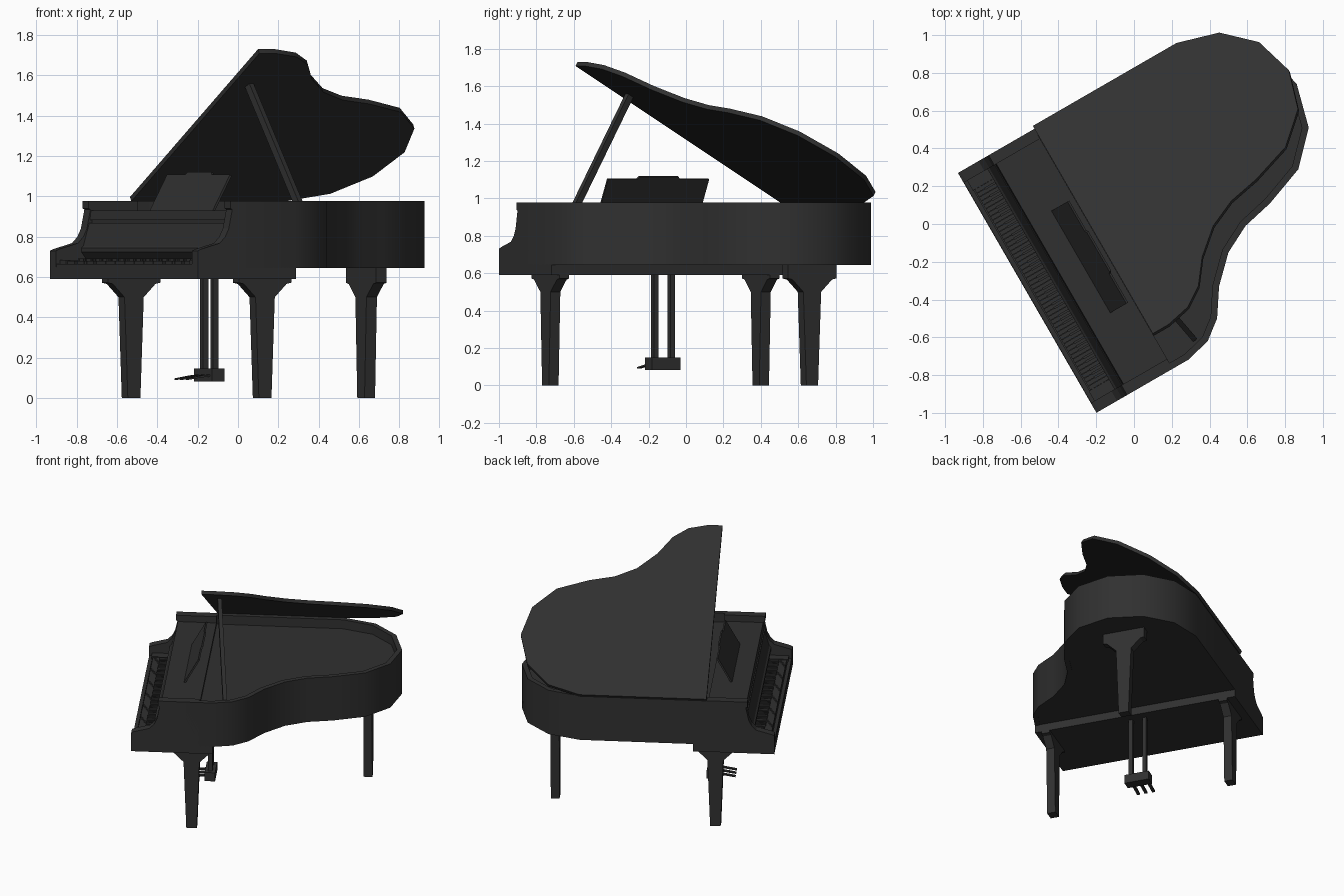
import bpy, bmesh, math
from mathutils import Matrix, Vector

if "Cube" in bpy.data.objects:
    bpy.data.objects.remove(bpy.data.objects["Cube"])

# The instrument is laid out in its own frame (u = along keys, v = depth), then turned in plan
TURN = Matrix.Rotation(math.radians(-60), 4, 'Z')
black = bpy.data.materials.new("black_lacquer")
black.diffuse_color = (0.03, 0.03, 0.03, 1)
black.use_nodes = True
black.node_tree.nodes["Principled BSDF"].inputs["Base Color"].default_value = black.diffuse_color


def finish(name, bm, local=Matrix(), smooth=False):
    bmesh.ops.recalc_face_normals(bm, faces=bm.faces)
    bm.transform(TURN @ local)
    me = bpy.data.meshes.new(name)
    bm.to_mesh(me)
    bm.free()
    me.materials.append(black)
    ob = bpy.data.objects.new(name, me)
    bpy.context.collection.objects.link(ob)
    if smooth:
        bpy.ops.object.select_all(action='DESELECT')
        ob.select_set(True)
        bpy.context.view_layer.objects.active = ob
        bpy.ops.object.shade_smooth_by_angle(angle=math.radians(40))
    return ob


def add_prism(bm, pts, axis, lo, hi):
    place = {'x': lambda a, b, h: (h, a, b),
             'y': lambda a, b, h: (a, h, b),
             'z': lambda a, b, h: (a, b, h)}[axis]
    f = bm.faces.new([bm.verts.new(place(a, b, lo)) for a, b in pts])
    ext = bmesh.ops.extrude_face_region(bm, geom=[f])["geom"]
    move = Vector(place(0, 0, hi - lo))
    bmesh.ops.translate(bm, vec=move, verts=[g for g in ext if isinstance(g, bmesh.types.BMVert)])


def prism(name, pts, axis, lo, hi, local=Matrix(), smooth=False):
    bm = bmesh.new()
    add_prism(bm, pts, axis, lo, hi)
    return finish(name, bm, local, smooth)


def rect(a0, a1, b0, b1):
    return [(a0, b0), (a1, b0), (a1, b1), (a0, b1)]


def boxes(name, items):
    bm = bmesh.new()
    for u0, u1, v0, v1, z0, z1 in items:
        add_prism(bm, rect(u0, u1, v0, v1), 'z', z0, z1)
    return finish(name, bm)


def offset_path(path, d):
    # Move an open anticlockwise path to its left by d
    out = []
    for i, p in enumerate(path):
        p = Vector(p)
        dirs = []
        if i > 0:
            dirs.append((p - Vector(path[i - 1])).normalized())
        if i < len(path) - 1:
            dirs.append((Vector(path[i + 1]) - p).normalized())
        n = sum((Vector((-t.y, t.x)) for t in dirs), Vector((0, 0))).normalized()
        out.append(tuple(p + n * d / n.dot(Vector((-dirs[0].y, dirs[0].x)))))
    return out


# Plan outline: right side, bent side, tail, straight side
L, R = -0.70, 0.766
curve = [(R, -0.109), (0.732, 0.028), (0.653, 0.131), (0.511, 0.225), (0.38, 0.358),
         (0.304, 0.506), (0.265, 0.679), (0.184, 0.898), (0.021, 1.056), (-0.213, 1.117),
         (-0.452, 1.055), (-0.624, 0.898), (L, 0.674)]

# Case: rim wall and sunken deck
rim = [(R, -0.40)] + curve + [(L, -0.40)]
prism("rim", rim + offset_path(rim, 0.035)[::-1], 'z', 0.645, 0.978, smooth=True)
inner = offset_path(rim, 0.01)
prism("sound_deck", inner, 'z', 0.647, 0.91)

# Key bed, key slip and end blocks
boxes("key_bed", [(L, R, -0.672, -0.11, 0.59, 0.65)])
boxes("key_slip", [(L + .03, R - .03, -0.67, -0.645, 0.64, 0.665)])
boxes("key_end_blocks", [(L + .03, L + .12, -0.65, -0.46, 0.64, 0.685),
                         (R - .12, R - .03, -0.65, -0.46, 0.64, 0.685)])

# Shaped arms either side of the keyboard
arm = [(-0.672, 0.59), (-0.672, 0.73), (-0.655, 0.738), (-0.546, 0.768), (-0.515, 0.80),
       (-0.495, 0.84), (-0.475, 0.935), (-0.485, 0.94), (-0.485, 0.978), (-0.205, 0.978),
       (-0.205, 0.59)]
prism("left_arm", arm, 'x', L, L + 0.06)
prism("right_arm", arm, 'x', R - 0.06, R)

# Keyboard
k0, k1 = L + 0.12, R - 0.12
w = (k1 - k0) / 52
boxes("white_keys", [(k0 + i * w + .0008, k0 + (i + 1) * w - .0008, -0.64, -0.47, 0.645, 0.68)
                     for i in range(52)])
boxes("black_keys", [(k0 + (i + 1) * w - .006, k0 + (i + 1) * w + .006, -0.59, -0.48, 0.67, 0.693)
                     for i in range(51) if i % 7 in (0, 2, 3, 5, 6)])

# Fallboard with shelf behind it
fall = [(-0.50, 0.69), (-0.527, 0.725), (-0.527, 0.745), (-0.515, 0.755), (-0.482, 0.868),
        (-0.465, 0.868), (-0.465, 0.882), (-0.478, 0.882), (-0.472, 0.93), (-0.205, 0.93),
        (-0.205, 0.65), (-0.50, 0.65)]
prism("fallboard", fall, 'x', L + 0.05, R - 0.05)

# Music desk, leaning back
desk = [(-0.312, 0), (0.312, 0), (0.312, 0.205), (0.13, 0.205), (0.12, 0.22),
        (-0.12, 0.22), (-0.13, 0.205), (-0.312, 0.205)]
lean = Matrix.Translation((0.033, -0.345, 0.928)) @ Matrix.Rotation(math.radians(-29), 4, 'X')
prism("music_desk", desk, 'y', 0, 0.012, lean)

# Raised lid hinged on the straight side
lid = [(x - L, y) for x, y in [(R, -0.204)] + curve + [(L, -0.204)]]
hinge = Matrix.Translation((-0.705, 0, 0.975)) @ Matrix.Rotation(math.radians(-30), 4, 'Y')
prism("lid", lid, 'z', 0, 0.025, hinge, smooth=True)

# Lid prop
foot, head = Vector((0.68, -0.03, 0.93)), Vector((0.29, -0.103, 1.55))
d = head - foot
prop = Matrix.Translation(foot) @ d.to_track_quat('Z', 'Y').to_matrix().to_4x4()
prism("lid_prop", rect(-0.014, 0.014, -0.019, 0.019), 'z', 0, d.length, prop)


# Bracketed tapering legs
def leg(name, u, v, top, axis):
    half = [(0.15, top), (0.15, 0.572), (0.122, 0.566), (0.055, 0.50), (0.036, 0)]
    pts = half + [(-a, z) for a, z in half[::-1]]
    c, o = (v, u) if axis == 'x' else (u, v)
    prism(name, [(c + a, z) for a, z in pts], axis, o - 0.03, o + 0.03)


leg("front_leg_right", 0.688, -0.259, 0.592, 'x')
leg("front_leg_left", -0.611, -0.259, 0.592, 'x')
leg("tail_leg", -0.254, 0.88, 0.648, 'y')

# Pedal lyre
pu, pv = 0.036, -0.184
boxes("lyre_posts", [(pu + s * .05 - .014, pu + s * .05 + .014, pv - .016, pv + .016, 0.14, 0.60)
                     for s in (-1, 1)])
boxes("pedal_box", [(pu - .089, pu + .089, pv - .036, pv + .036, 0.083, 0.148)])
pedal = [(-0.20, 0.108), (-0.26, 0.103), (-0.345, 0.09), (-0.345, 0.098), (-0.26, 0.113), (-0.20, 0.118)]
for i, n in enumerate(("left", "middle", "right")):
    c = pu + (i - 1) * 0.055
    prism("pedal_" + n, pedal, 'x', c - 0.011, c + 0.011)
